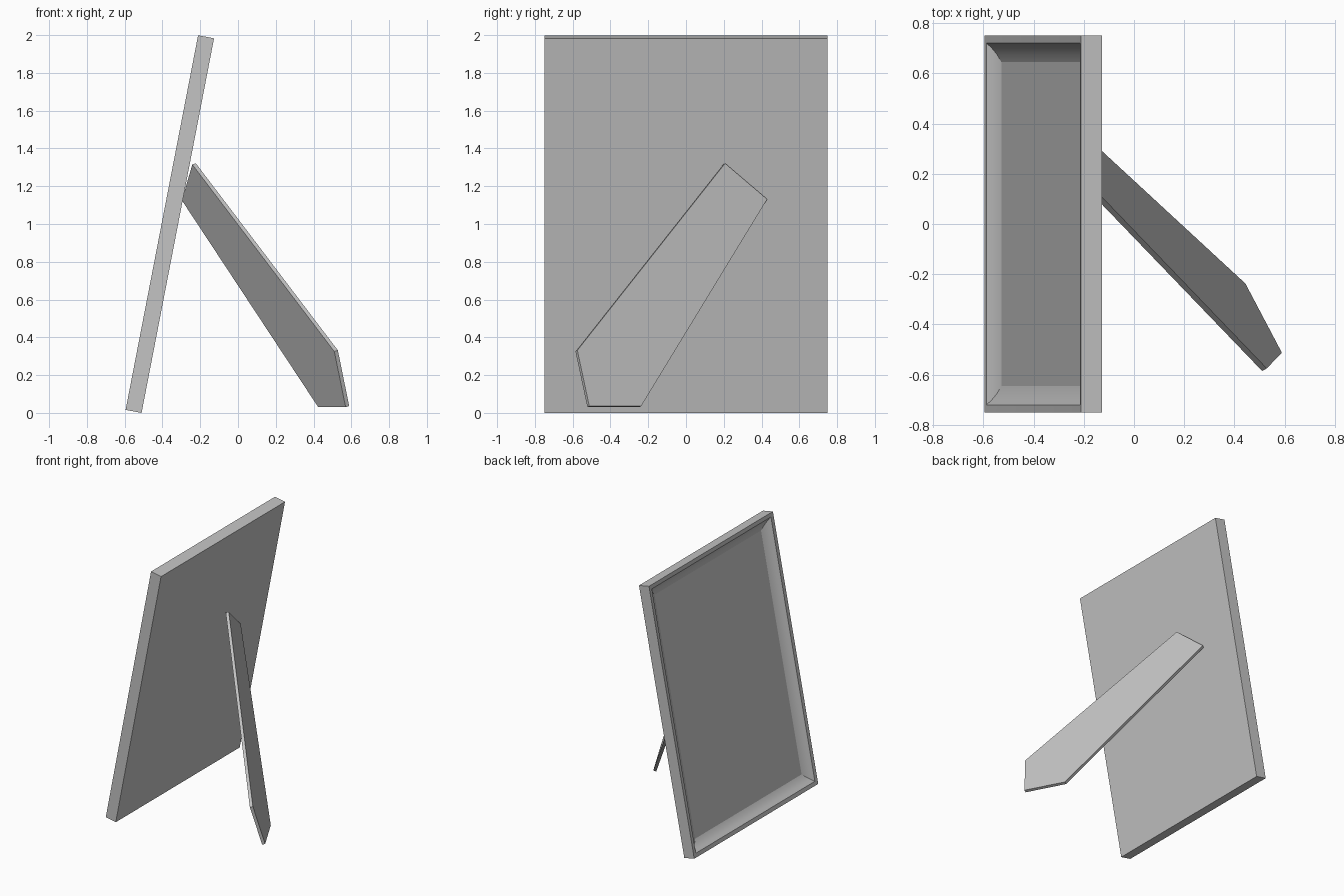
import bpy, bmesh, math
from mathutils import Vector

cube = bpy.data.objects.get("Cube")
if cube:
    bpy.data.objects.remove(cube, do_unlink=True)

grey = bpy.data.materials.new("plain grey")
grey.use_nodes = True
grey.diffuse_color = (0.55, 0.55, 0.55, 1)
grey.node_tree.nodes["Principled BSDF"].inputs["Base Color"].default_value = (0.55, 0.55, 0.55, 1)


def lofted(name, rings):
    """Solid skinned through matching closed rings, capped at both ends."""
    bm = bmesh.new()
    loops = [[bm.verts.new(p) for p in ring] for ring in rings]
    for a, b in zip(loops, loops[1:]):
        for i in range(len(a)):
            j = (i + 1) % len(a)
            bm.faces.new((a[i], a[j], b[j], b[i]))
    bm.faces.new(loops[0])
    bm.faces.new(loops[-1])
    bmesh.ops.recalc_face_normals(bm, faces=bm.faces)
    mesh = bpy.data.meshes.new(name)
    bm.to_mesh(mesh)
    bm.free()
    mesh.materials.append(grey)
    obj = bpy.data.objects.new(name, mesh)
    bpy.context.collection.objects.link(obj)
    return obj


# Leaning frame: rectangular rings step from the back, round the rim, down to the recessed panel
up = Vector((0.19, 0, 0.982)).normalized()
back = Vector((up.z, 0, -up.x))
side = Vector((0, 1, 0))
foot = Vector((-0.595, 0, 0.016))
height, half_width = 2.02, 0.75


def rectangle(inset, depth):
    lo, hi, w = inset, height - inset, half_width - inset
    return [foot + up * h + side * y + back * depth
            for h, y in ((lo, -w), (lo, w), (hi, w), (hi, -w))]


profile = [(0, 0.086), (0, 0), (0.03, 0.002), (0.05, 0.02), (0.075, 0.036), (0.106, 0.048)]
frame = lofted("picture_frame", [rectangle(*p) for p in profile])
bpy.context.view_layer.objects.active = frame
frame.select_set(True)
bpy.ops.object.shade_smooth_by_angle(angle=math.radians(15))

# Diagonal stand: a thin flat five-sided plate resting against the back
outline = [Vector(p) for p in ((-0.242, 0.197, 1.315), (-0.297, 0.42, 1.125),
                               (0.425, -0.247, 0.03), (0.57, -0.522, 0.03),
                               (0.51, -0.585, 0.325))]
thickness = Vector((0.846, 0.45, 0.284)) * 0.022
lofted("stand_leg", [outline, [p + thickness for p in outline]])
